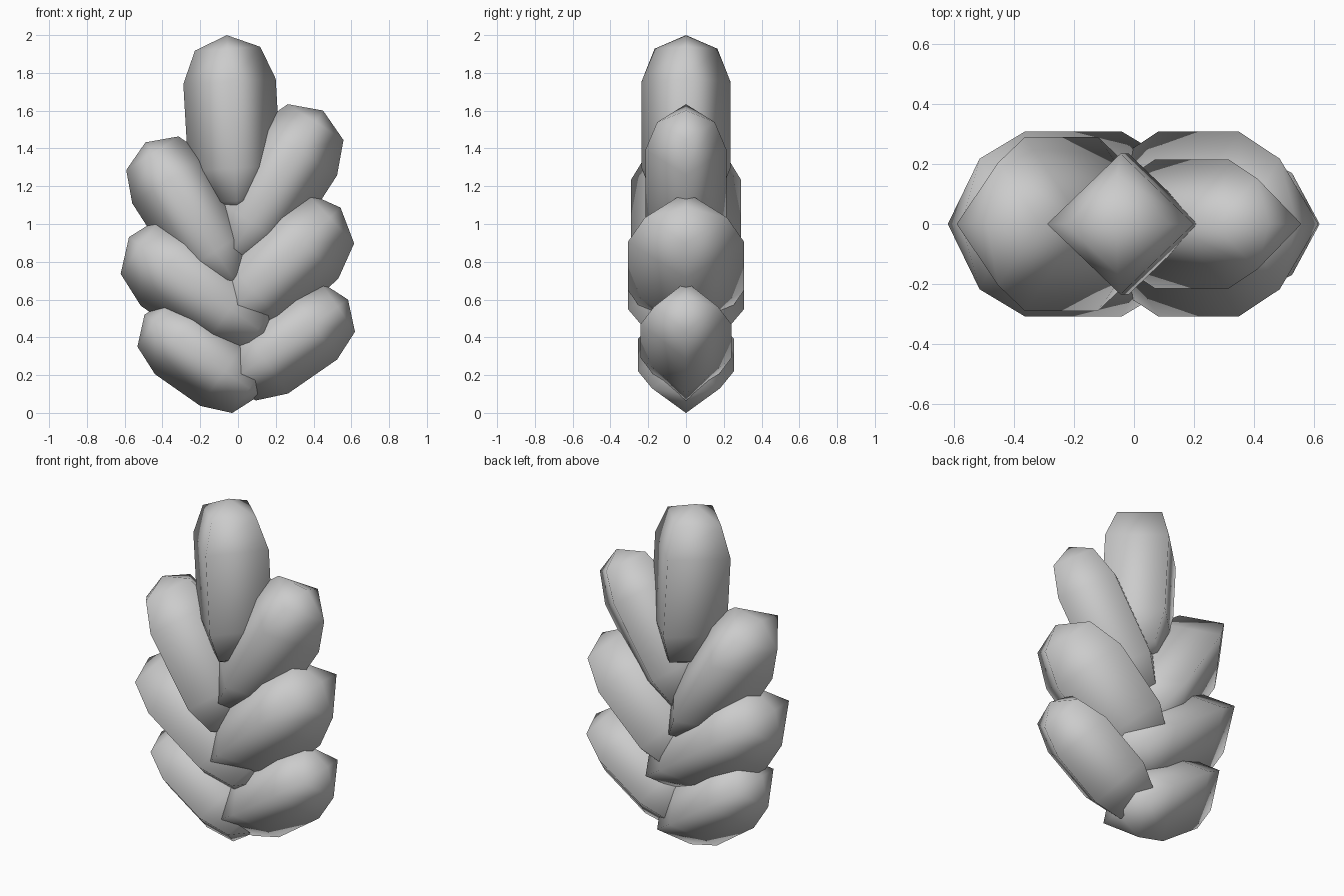
import bpy, bmesh
from math import sin, cos, pi
from mathutils import Vector

if "Cube" in bpy.data.objects:
    bpy.data.objects.remove(bpy.data.objects["Cube"])


def lobe(name, bottom, top, radius, depth):
    """Four-sided capsule between two points in the xz plane."""
    a = Vector((bottom[0], 0, bottom[1]))
    b = Vector((top[0], 0, top[1]))
    axis = (b - a).normalized()
    side = Vector((axis.z, 0, -axis.x))
    bm = bmesh.new()

    # cap and body rings at 45 degree latitudes
    rings = []
    for centre, lat in ((a, -pi / 4), (a, 0), (b, 0), (b, pi / 4)):
        c = centre + axis * radius * sin(lat)
        rings.append([bm.verts.new(c + cos(lat) * (side * radius * cos(k * pi / 2)
                                   + Vector((0, depth * sin(k * pi / 2), 0))))
                      for k in range(4)])
    low = bm.verts.new(a - axis * radius)
    high = bm.verts.new(b + axis * radius)
    for k in range(4):
        n = (k + 1) % 4
        bm.faces.new((low, rings[0][n], rings[0][k]))
        bm.faces.new((high, rings[-1][k], rings[-1][n]))
        for r, s in zip(rings, rings[1:]):
            bm.faces.new((r[k], r[n], s[n], s[k]))
    bmesh.ops.recalc_face_normals(bm, faces=bm.faces)
    for f in bm.faces:
        f.smooth = True
    mesh = bpy.data.meshes.new(name)
    bm.to_mesh(mesh)
    bm.free()
    obj = bpy.data.objects.new(name, mesh)
    bpy.context.collection.objects.link(obj)
    return obj


# central upright leaf
lobe("top_leaf", (-0.018, 1.295), (-0.045, 1.755), 0.245, 0.235)
# upper pair
lobe("upper_right_leaf", (0.07, 1.01), (0.316, 1.392), 0.248, 0.215)
lobe("upper_left_leaf", (-0.12, 0.856), (-0.364, 1.236), 0.233, 0.29)
# middle pair
lobe("middle_right_leaf", (0.08, 0.65), (0.35, 0.905), 0.265, 0.308)
lobe("middle_left_leaf", (-0.04, 0.55), (-0.365, 0.78), 0.26, 0.308)
# lower pair
lobe("lower_right_leaf", (0.135, 0.29), (0.395, 0.47), 0.228, 0.24)
lobe("lower_left_leaf", (-0.07, 0.222), (-0.31, 0.39), 0.226, 0.255)
